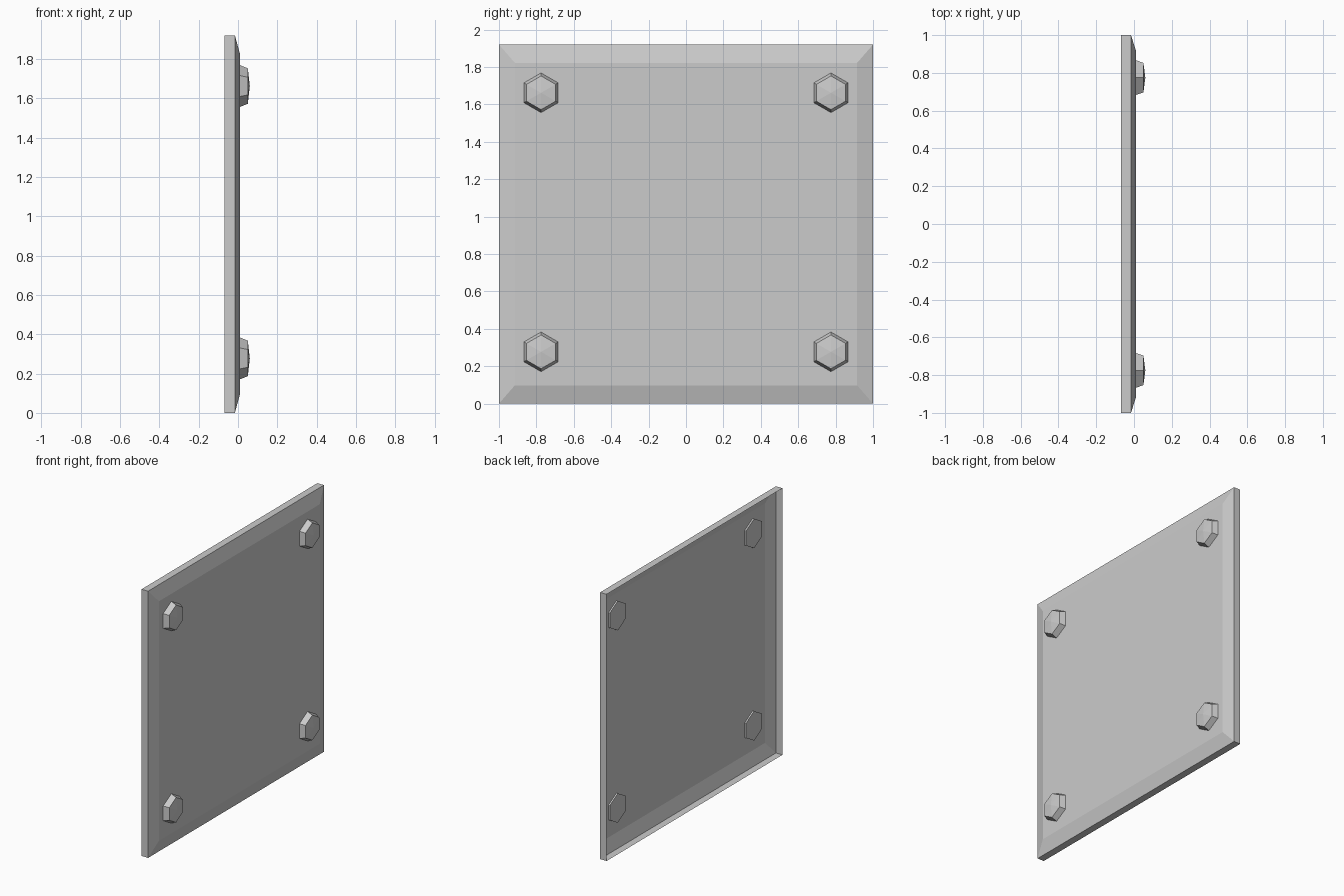
import bpy, bmesh
from math import cos, sin, radians

if "Cube" in bpy.data.objects:
    bpy.data.objects.remove(bpy.data.objects["Cube"])


def build(name, rings, tip=None, back_cap=False):
    """Skin a stack of matching rings; finish with a flat front or a pointed tip."""
    bm = bmesh.new()
    loops = [[bm.verts.new(p) for p in ring] for ring in rings]
    n = len(loops[0])
    for a, b in zip(loops, loops[1:]):
        for i in range(n):
            j = (i + 1) % n
            bm.faces.new((a[i], a[j], b[j], b[i]))
    if tip:
        t = bm.verts.new(tip)
        for i in range(n):
            bm.faces.new((loops[-1][i], loops[-1][(i + 1) % n], t))
    else:
        bm.faces.new(loops[-1])
    if back_cap:
        bm.faces.new(loops[0][::-1])
    mesh = bpy.data.meshes.new(name)
    bm.to_mesh(mesh)
    bm.free()
    obj = bpy.data.objects.new(name, mesh)
    bpy.context.collection.objects.link(obj)
    return obj


def rect(x, hy, hz, zc=0.96):
    return [(x, sy * hy, zc + sz * hz) for sy, sz in ((-1, -1), (1, -1), (1, 1), (-1, 1))]


def hexagon(x, y, z, r):
    return [(x, y + r * cos(radians(30 + 60 * i)), z + r * sin(radians(30 + 60 * i)))
            for i in range(6)]


# Pressed sheet panel: open back, straight rim, shallow chamfer, flat front
build("panel", [rect(-0.068, 1, 0.96), rect(-0.016, 1, 0.96), rect(0.011, 0.915, 0.862)])

# Hexagonal bolt heads in the four corners, poking slightly through the sheet
for side, y in (("left", -0.775), ("right", 0.775)):
    for level, z in (("lower", 0.277), ("upper", 1.662)):
        build(f"bolt_{level}_{side}",
              [hexagon(0.0, y, z, 0.106), hexagon(0.011, y, z, 0.106), hexagon(0.05, y, z, 0.09)],
              tip=(0.06, y, z), back_cap=True)
